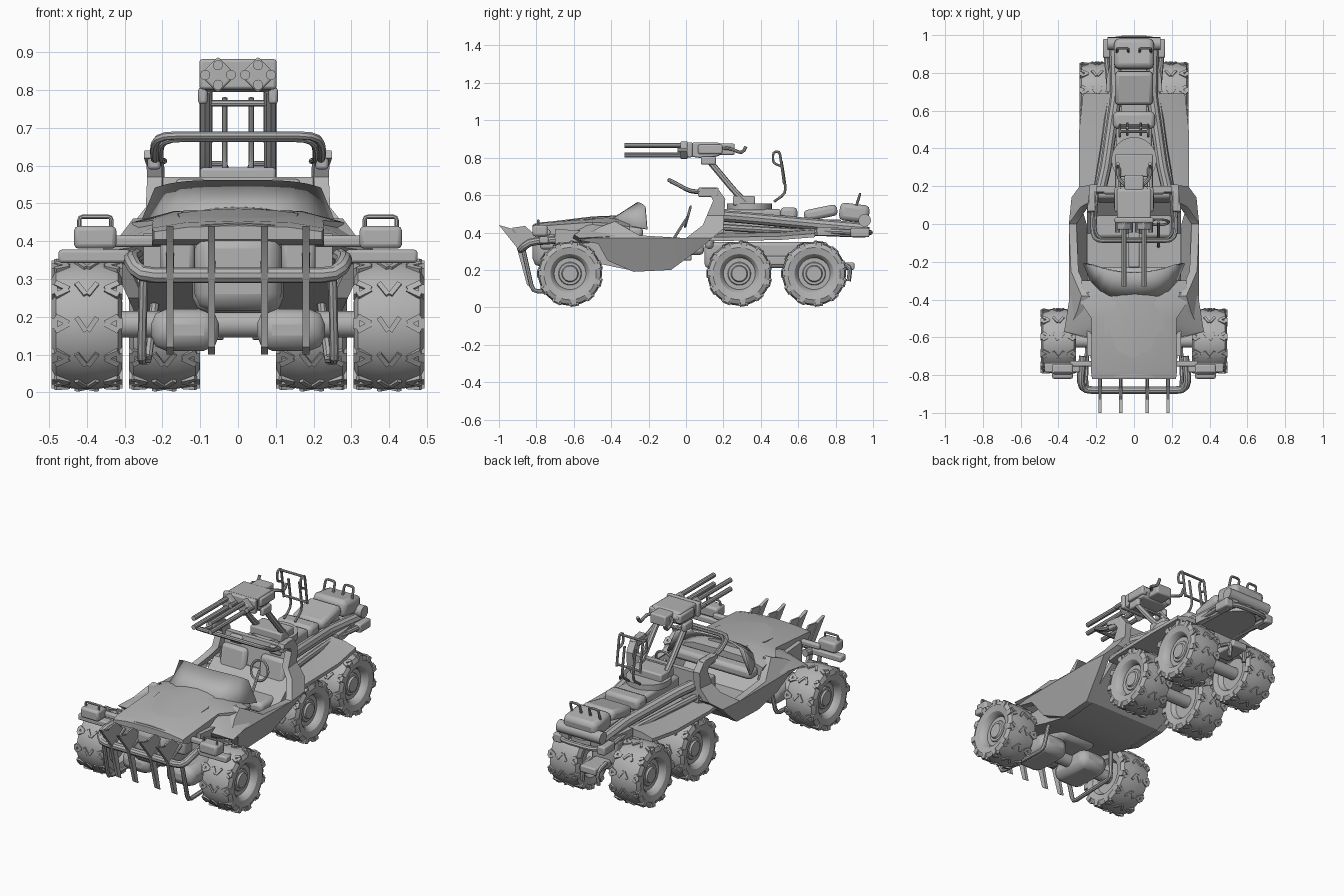
import bpy, bmesh
from math import cos, sin, pi, radians
from mathutils import Matrix, Vector

if "Cube" in bpy.data.objects:
    bpy.data.objects.remove(bpy.data.objects["Cube"])

grey = bpy.data.materials.new("plain grey")
grey.use_nodes = True
grey.diffuse_color = (0.45, 0.45, 0.45, 1)
grey.node_tree.nodes["Principled BSDF"].inputs["Base Color"].default_value = grey.diffuse_color
made = []


def finish(name, bm, mirror=False, bevel=0, thickness=0):
    bmesh.ops.recalc_face_normals(bm, faces=bm.faces[:])
    mesh = bpy.data.meshes.new(name)
    bm.to_mesh(mesh)
    bm.free()
    mesh.materials.append(grey)
    part = bpy.data.objects.new(name, mesh)
    bpy.context.scene.collection.objects.link(part)
    if thickness:
        part.modifiers.new("thickness", 'SOLIDIFY').thickness = thickness
    if bevel:
        mod = part.modifiers.new("bevel", 'BEVEL')
        mod.width, mod.segments = bevel, 2
    if mirror:
        part.modifiers.new("mirror", 'MIRROR')
    made.append(part)
    return part


def add_box(bm, centre, size, turn=0, axis='X', after=Matrix()):
    place = Matrix.Translation(centre) @ Matrix.Rotation(turn, 4, axis) @ Matrix.Diagonal((*size, 1))
    bmesh.ops.create_cube(bm, size=1, matrix=after @ place)


def box(name, centre, size, turn=0, mirror=False, bevel=0.008, axis='X'):
    bm = bmesh.new()
    add_box(bm, centre, size, turn, axis)
    return finish(name, bm, mirror, bevel)


def loft(name, rings, mirror=False, bevel=0):
    bm = bmesh.new()
    rows = [[bm.verts.new(p) for p in ring] for ring in rings]
    for a, b in zip(rows, rows[1:]):
        for i in range(len(a)):
            bm.faces.new((a[i], a[i - 1], b[i - 1], b[i]))
    bm.faces.new(rows[0])
    bm.faces.new(rows[-1])
    return finish(name, bm, mirror, bevel)


def prism(name, profile, x_in, x_out, mirror=False, bevel=0):
    return loft(name, [[(x, y, z) for y, z in profile] for x in (x_in, x_out)], mirror, bevel)


def rounded(points, bend):
    result = [points[0]]
    for before, p, after in zip(points, points[1:], points[2:]):
        a = p + (before - p).normalized() * min(bend, (before - p).length * 0.45)
        b = p + (after - p).normalized() * min(bend, (after - p).length * 0.45)
        result += [a, (a + b + p * 2) / 4, b]
    return result + [points[-1]]


def tube(name, points, radius, mirror=False, bend=0.03, sides=8):
    path = rounded([Vector(p) for p in points], bend)
    rings, side = [], None
    for i, p in enumerate(path):
        along = (path[min(i + 1, len(path) - 1)] - path[max(i - 1, 0)]).normalized()
        side = (along.orthogonal() if side is None else side - along * side.dot(along)).normalized()
        up = along.cross(side)
        rings.append([p + (side * cos(2 * pi * k / sides) + up * sin(2 * pi * k / sides)) * radius
                      for k in range(sides)])
    return loft(name, rings, mirror)


def both_sides(half):
    # Complete a path across the centre line
    return half + [(-x, y, z) for x, y, z in reversed(half)]


# Wheels: lathed tyre and rim, with chevron tread
tyre = [(-.06, .05), (-.06, .09), (-.085, .105), (-.093, .14), (-.082, .163), (-.03, .171), (.03, .171),
        (.082, .163), (.093, .14), (.085, .105), (.07, .09), (.05, .085), (.05, .062), (.056, .058), (.056, .045),
        (.066, .04)]


def wheel(name, cx, cy, cz=0.18, sides=32):
    loft(name + "_tyre", [[(cx + x, cy + r * cos(2 * pi * k / sides), cz + r * sin(2 * pi * k / sides))
                           for k in range(sides)] for x, r in tyre], mirror=True)
    bm = bmesh.new()
    pitches = 11
    for k in range(pitches):
        spin = Matrix.Translation((cx, cy, cz)) @ Matrix.Rotation(2 * pi * k / pitches, 4, 'X')
        for s in (-1, 1):
            add_box(bm, (s * .015, -.17, 0), (.013, .013, .044), s * .6, 'Y', spin)
            add_box(bm, (s * .066, -.165, .012), (.04, .014, .015), s * -.5, 'Y', spin)
            add_box(bm, (s * .066, -.165, -.008), (.04, .014, .015), s * .5, 'Y', spin)
            add_box(bm, (s * .086, -.154, .002), (.016, .03, .03), 0, 'X', spin)
    finish(name + "_tread", bm, mirror=True)


wheel("front_wheel", 0.4, -0.62)
wheel("middle_wheel", 0.195, 0.285)
wheel("rear_wheel", 0.195, 0.685)
for label, y, reach in (("front", -.62, .38), ("middle", .285, .2), ("rear", .685, .2)):
    tube(label + "_axle", [(-reach, y, .18), (reach, y, .18)], .036, sides=12)

# Side panels: flat outline, creased at waist and shoulder, leaned inward
outline = [(-.58, .36), (-.46, .43), (-.38, .46), (-.25, .385), (0, .37), (.09, .44), (.145, .57), (.13, .6),
           (.06, .62), (.07, .64), (.17, .635), (.21, .58), (.2, .42), (.07, .31), (-.08, .2), (-.28, .19),
           (-.42, .25), (-.47, .34)]
bm = bmesh.new()
bm.faces.new([bm.verts.new((0, y, z)) for y, z in outline])
bm.normal_update()
bmesh.ops.triangulate(bm, faces=bm.faces[:])
for crease in (.37, .49):
    bmesh.ops.bisect_plane(bm, geom=bm.verts[:] + bm.edges[:] + bm.faces[:], plane_co=(0, 0, crease),
                           plane_no=(0, 0, 1))
for v in bm.verts:
    below, above = max(0, .37 - v.co.z), min(max(0, v.co.z - .37), .12)
    v.co.x = 0.345 - below * .45 - above * .75 - max(0, v.co.y) * .1
for face in bmesh.ops.extrude_face_region(bm, geom=bm.faces[:])["geom"]:
    if isinstance(face, bmesh.types.BMVert):
        face.co.x -= 0.04
finish("side_panel", bm, mirror=True)

# Tub, cabin wall and underside
prism("floor_tub", [(-.7, .3), (-.45, .23), (-.28, .195), (-.08, .205), (.2, .42), (.14, .42), (-.05, .26),
                    (-.3, .26), (-.45, .4), (-.7, .42)], -.25, .25)
prism("cabin_wall", [(.14, .38), (.2, .4), (.2, .57), (.17, .57)], -.22, .22)
box("engine_bay", (0, -.62, .32), (.24, .34, .22), bevel=.04)
box("axle_housing", (.14, -.62, .165), (.18, .26, .11), mirror=True, bevel=.04)
box("rear_chassis", (0, .43, .28), (.16, .66, .14), bevel=.02)
box("rear_suspension_arm", (.08, .48, .25), (.04, .3, .05), mirror=True)
box("tow_hitch", (0, .82, .22), (.1, .16, .04))
tube("tow_hook", [(.05, .8, .24), (.05, .88, .22), (.05, .87, .14)], .012, mirror=True)


# Hood: lofted crowned sections, then outward wings and a raised plate
def crown(y, w, base, edge, top):
    return [(-w, y, base), (-w, y, edge), (-w * .6, y, top), (0, y, top + .004), (w * .6, y, top),
            (w, y, edge), (w, y, base)]


loft("hood", [crown(-.82, .222, .405, .425, .437), crown(-.78, .228, .39, .435, .45),
              crown(-.5, .225, .38, .455, .475), crown(-.42, .28, .38, .45, .48), crown(-.3, .28, .38, .43, .46)])
loft("hood_top_plate", [crown(-.81, .14, .43, .437, .444), crown(-.5, .16, .465, .474, .482),
                        crown(-.35, .1, .465, .48, .488)])
loft("hood_wing", [[(.2, -.62, .37), (.21, -.62, .41), (.24, -.6, .39)],
                   [(.2, -.55, .33), (.22, -.53, .44), (.37, -.57, .37)],
                   [(.2, -.36, .3), (.24, -.36, .46), (.34, -.38, .38)]], mirror=True)
box("grille_nose", (0, -.76, .32), (.23, .12, .21), bevel=.045)
box("grille_cheek", (.16, -.74, .36), (.09, .08, .1), mirror=True, bevel=.015)

# Wraparound windscreen
bm = bmesh.new()
rows = []
for k in range(13):
    t = k / 6 - 1
    rows.append([bm.verts.new((.27 * t, -.42 + .21 * t ** 4, .46 - .04 * t ** 4)),
                 bm.verts.new((.22 * t, -.26 + .04 * t * t, .562 - .02 * t ** 4))])
for a, b in zip(rows, rows[1:]):
    bm.faces.new((a[0], b[0], b[1], a[1]))
finish("windscreen", bm, thickness=.01)

# Cabin fittings
box("dashboard", (0, -.27, .4), (.5, .08, .06), bevel=.02)
box("seat_cushion", (.125, .01, .31), (.16, .17, .06), mirror=True, bevel=.02)
box("seat_back", (.125, .14, .41), (.16, .045, .2), turn=-.2, mirror=True, bevel=.02)
box("head_rest", (.125, .175, .54), (.08, .035, .05), mirror=True, bevel=.012)
tube("steering_wheel", [(.13 + .055 * cos(k * pi / 6), .01 + .015 * sin(k * pi / 6), .485 + .055 * sin(k * pi / 6))
                        for k in range(13)], .007, sides=6)
tube("steering_column", [(.13, .01, .485), (.13, -.02, .44), (.13, -.12, .28)], .008, sides=6)
box("centre_console", (0, -.1, .3), (.06, .26, .1))
tube("roll_bar", both_sides([(.215, .16, .615), (.222, .02, .62), (.222, -.05, .66), (.2, -.09, .68)]), .011, bend=.04)
tube("inner_roll_bar", both_sides([(.195, .16, .612), (.205, .02, .615), (.205, -.045, .655), (.18, -.08, .67)]), .008)
box("roll_bar_mount", (.222, .12, .615), (.035, .11, .05), mirror=True)

# Front bumper, tusks, lower guard and lamps
tube("bumper", both_sides([(.27, -.7, .36), (.285, -.84, .35), (.26, -.88, .31)]), .021, bend=.04, sides=10)
tube("lower_guard", [(.25, -.87, .31), (.255, -.82, .085), (.24, -.48, .085), (.22, -.46, .24)], .012, mirror=True)
for label, x in (("inner", .07), ("outer", .18)):
    prism(label + "_tusk", [(-1, .44), (-.93, .42), (-.87, .34), (-.82, .1), (-.85, .12), (-.905, .32)],
          x - .009, x + .009, mirror=True)
    prism(label + "_tusk_bracket", [(-.93, .425), (-.86, .435), (-.8, .38), (-.87, .33)], x - .005, x + .005, mirror=True)
    tube(label + "_tusk_stay", [(x, -.89, .31), (x, -.78, .37)], .01, mirror=True)
box("lamp_arm", (.38, -.76, .36), (.19, .05, .035), mirror=True)
box("lamp_link", (.27, -.74, .4), (.14, .03, .03), mirror=True)
box("lamp", (.378, -.78, .41), (.112, .08, .06), mirror=True, bevel=.012)
tube("lamp_frame", [(.335, -.79, .42), (.335, -.79, .465), (.42, -.79, .465), (.42, -.79, .42)], .006, mirror=True, bend=.01)

# Rear deck, frame rails and tail
loft("rear_fender", [[(.06, y, z), (.06, y, z + .05), (.2, y, z + .04), (w, y, z + .02), (w, y, z)]
                     for y, w, z in ((.12, .28, .355), (.2, .29, .355), (.5, .29, .36), (.69, .27, .375))], mirror=True)
tube("frame_rail", [(.18, .17, .49), (.15, .3, .48), (.095, .68, .445), (.1, .97, .42)], .031, mirror=True, sides=10)
tube("lower_rail", [(.2, .17, .43), (.16, .4, .415), (.12, .7, .4), (.12, .96, .39)], .018, mirror=True)
tube("tail_ring", both_sides([(.13, .7, .41), (.15, .93, .4), (.1, .985, .4)]), .014, bend=.05)
loft("tail_plate", [[(.15 * cos(k * pi / 12), .7 + .28 * sin(k * pi / 12), z) for k in range(13)]
                    for z in (.385, .43)])
box("tail_lamp", (.14, .93, .4), (.05, .1, .05), mirror=True)
box("rear_spine", (0, .35, .47), (.19, .32, .11), bevel=.015)
box("spine_rear", (0, .65, .44), (.14, .36, .06))
box("cargo_pad", (0, .72, .505), (.2, .18, .06), turn=.2, bevel=.02)
box("cargo_pack", (0, .9, .505), (.21, .16, .095), turn=-.12, bevel=.025)
tube("tail_roller", [(-.14, .955, .465), (.14, .955, .465)], .034, sides=14)
tube("pack_handle", [(.03, .91, .54), (.03, .93, .605), (.09, .93, .605), (.09, .91, .54)], .007, mirror=True, bend=.015)
box("gunner_seat", (0, .55, .5), (.22, .09, .07), bevel=.02)

# Gun mount and gunner frame
tube("mount_ring", [(0, .34, .52), (0, .34, .555)], .12, sides=24)
box("mount_base", (0, .31, .57), (.2, .12, .05))
tube("mount_arm", [(.085, .32, .56), (.085, .26, .62), (.085, .11, .8)], .017, mirror=True)
tube("mount_cross_bar", [(-.1, .14, .765), (.1, .14, .765)], .009)
box("arm_plate", (.093, .12, .785), (.025, .08, .045), mirror=True)
tube("gunner_post", [(.035, .47, .565), (.035, .535, .61), (.035, .525, .69), (.035, .51, .78)], .007, mirror=True)
tube("gunner_hoop", [(.075, .525, .66), (.075, .51, .77), (.075, .5, .835), (.075, .465, .83), (.075, .465, .77),
                     (.075, .51, .755)], .007, mirror=True, bend=.02)
for z in (.67, .83):
    tube("gunner_frame_bar", [(-.075, .49 + (.83 - z) / 5, z), (.075, .49 + (.83 - z) / 5, z)], .007)

# Twin gun: paired long barrels over and under, short ports beside
prism("gun_body", [(.03, .805), (.03, .88), (.18, .88), (.2, .85), (.18, .81), (.1, .795)], -.09, .09, bevel=.008)
box("gun_tail", (0, .21, .845), (.1, .1, .06))
box("gun_front", (0, .02, .842), (.205, .03, .08))
box("barrel_clamp", (.053, -.01, .84), (.068, .04, .068), turn=pi / 4, mirror=True, axis='Y', bevel=.005)
box("gun_side_pod", (.085, .13, .845), (.035, .13, .05), mirror=True)
for label, x, z, tip in (("inner_port", .019, .84, -.045), ("outer_port", .087, .84, -.045),
                         ("upper_barrel", .053, .866, -.33), ("lower_barrel", .053, .814, -.33)):
    tube(label, [(x, tip, z), (x, .02, z)], .0135, mirror=True, sides=10)
tube("gun_grip", [(.04, .2, .85), (.085, .24, .85), (.085, .3, .82), (.085, .32, .86)], .009, mirror=True)

for part in made:
    part.select_set(True)
bpy.context.view_layer.objects.active = made[0]
bpy.ops.object.shade_smooth_by_angle(angle=radians(32))
